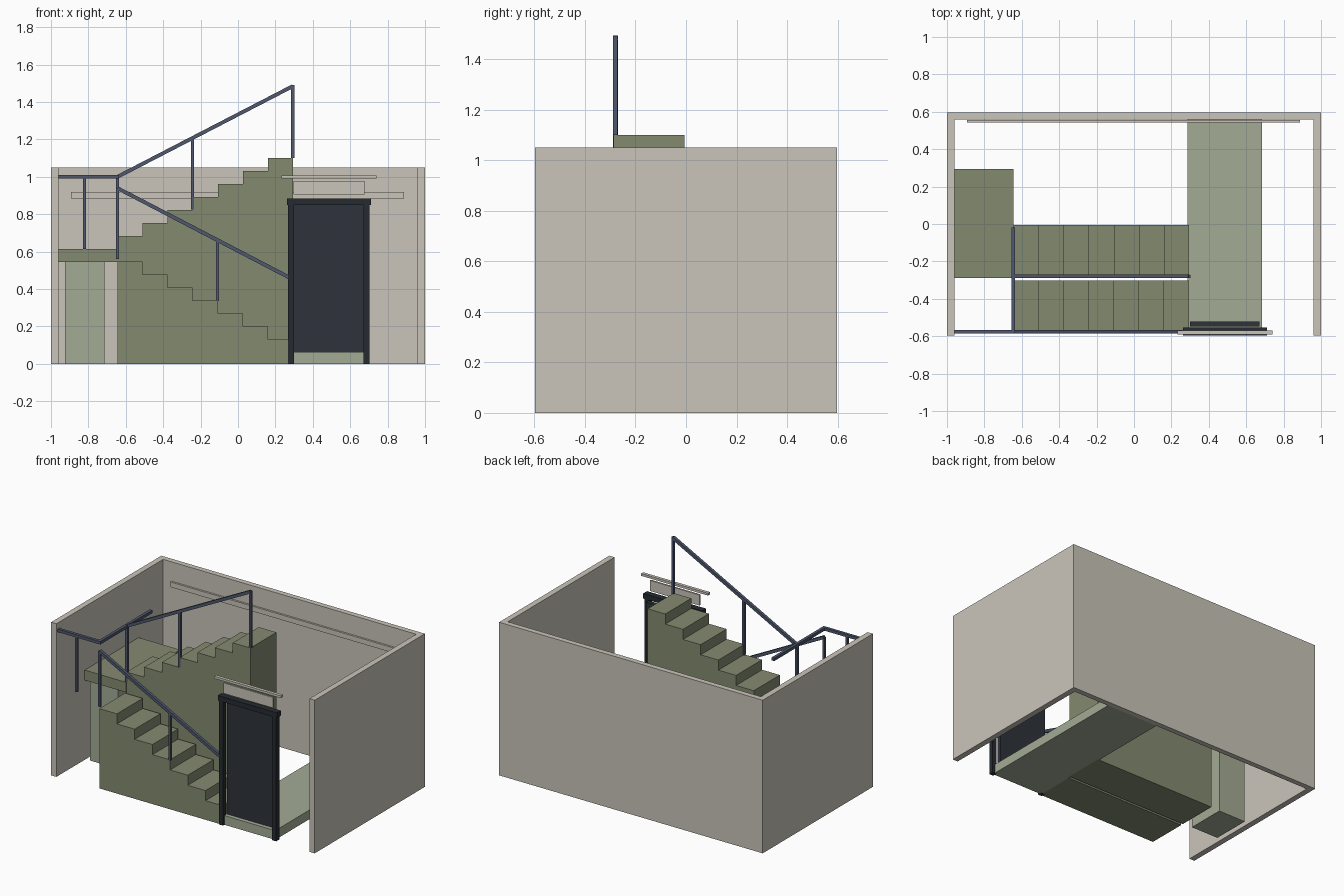
import bpy, bmesh
from mathutils import Vector

if "Cube" in bpy.data.objects:
    bpy.data.objects.remove(bpy.data.objects["Cube"])


def material(name, rgb):
    m = bpy.data.materials.new(name)
    m.diffuse_color = [((c / 255 + 0.055) / 1.055) ** 2.4 for c in rgb] + [1]
    m.use_nodes = True
    m.node_tree.nodes["Principled BSDF"].inputs["Base Color"].default_value = m.diffuse_color
    return m


WALL = material("warm_beige", (202, 197, 186))
STAIR = material("olive_green", (132, 138, 112))
PALE = material("pale_green", (163, 171, 149))
RAIL = material("blue_grey", (80, 88, 110))
FRAME = material("near_black", (37, 43, 49))
PANEL = material("charcoal", (46, 52, 59))


def finish(name, bm, mat):
    bmesh.ops.recalc_face_normals(bm, faces=bm.faces)
    me = bpy.data.meshes.new(name)
    bm.to_mesh(me)
    bm.free()
    me.materials.append(mat)
    ob = bpy.data.objects.new(name, me)
    bpy.context.collection.objects.link(ob)
    return ob


def box(name, x, y, z, mat):
    bm = bmesh.new()
    bmesh.ops.create_cube(bm, size=1)
    for v in bm.verts:
        v.co = Vector([r[0] if c < 0 else r[1] for c, r in zip(v.co, (x, y, z))])
    return finish(name, bm, mat)


def prism(name, outline, y0, y1, mat):
    """Extrude an x-z outline along y."""
    bm = bmesh.new()
    face = bm.faces.new([bm.verts.new((x, y0, z)) for x, z in outline])
    out = bmesh.ops.extrude_face_region(bm, geom=[face])
    bmesh.ops.translate(bm, vec=(0, y1 - y0, 0),
                        verts=[g for g in out["geom"] if isinstance(g, bmesh.types.BMVert)])
    return finish(name, bm, mat)


def bar(name, a, b, t=0.02):
    """Square rail between two points."""
    a, b = Vector(a), Vector(b)
    d = b - a
    side = Vector((0, 1, 0)) if abs(d.y) < 1e-4 else Vector((1, 0, 0))
    up = d.cross(side).normalized()
    bm = bmesh.new()
    ends = [[bm.verts.new(p + side * i * t / 2 + up * j * t / 2)
             for i, j in ((-1, -1), (1, -1), (1, 1), (-1, 1))] for p in (a, b)]
    for e in ends:
        bm.faces.new(e)
    for k in range(4):
        n = (k + 1) % 4
        bm.faces.new((ends[0][k], ends[0][n], ends[1][n], ends[1][k]))
    return finish(name, bm, RAIL)


# Room walls: one U-shaped shell open at the front
bm = bmesh.new()
plan = [(-1, -.597), (-.96, -.597), (-.96, .56), (.96, .56),
        (.96, -.597), (1, -.597), (1, .597), (-1, .597)]
f = bm.faces.new([bm.verts.new((x, y, 0)) for x, y in plan])
res = bmesh.ops.extrude_face_region(bm, geom=[f])
bmesh.ops.translate(bm, vec=(0, 0, 1.05),
                    verts=[g for g in res["geom"] if isinstance(g, bmesh.types.BMVert)])
finish("room_walls", bm, WALL)
box("back_wall_trim", (-.893, .888), (.542, .555), (.885, .92), WALL)

# Stair flights, stepped outlines down to the floor
X0, X1, N, RISE = -.645, .295, 7, .0693
TREAD = (X1 - X0) / N


def flight(name, base, y0, y1, to_left):
    pts = [(X0, 0), (X1, 0)]
    for i in range(N):
        z = base + RISE * (i if to_left else N - 1 - i)
        pts += [(X1 - TREAD * i, z), (X1 - TREAD * (i + 1), z)]
    prism(name, pts, y0, y1, STAIR)


flight("lower_flight", .131, -.582, -.303, True)
flight("upper_flight", .685, -.287, -.005, False)

# Landing, its support and the corridor floor
box("landing", (-.96, X0), (-.29, .295), (.546, .615), STAIR)
box("landing_support", (-.925, -.715), (-.28, -.01), (0, .546), PALE)
box("corridor_floor", (.285, .685), (-.575, .56), (0, .063), PALE)

# Door with frame
for n, x in (("left", (.268, .3)), ("right", (.67, .703))):
    box("door_post_" + n, x, (-.59, -.557), (0, .852), FRAME)
box("door_lintel", (.263, .712), (-.595, -.553), (.85, .885), FRAME)
box("door_panel", (.3, .67), (-.547, -.521), (.063, .85), PANEL)

# Board and ledge above the door
box("over_door_board", (.298, .675), (-.585, -.573), (.905, .977), WALL)
box("over_door_ledge", (.232, .74), (-.592, -.57), (.992, 1.008), WALL)

# Handrails
YF, YM = -.576, -.28
bar("front_level_rail", (-.96, YF, 1), (X0, YF, 1))
bar("landing_cross_rail", (X0, -.585, 1), (X0, -.02, 1))
bar("upper_sloped_rail", (X0, YM, 1), (.293, YM, 1.485))
bar("lower_sloped_rail", (X0, YF, .94), (.282, YF, .458))

# Handrail posts
for name, x, y, z0, z1 in (("landing_front_post", -.82, YF, .615, 1),
                           ("lower_top_post", X0, YF, .56, .94),
                           ("lower_middle_post", -.11, YF, .335, .66),
                           ("lower_end_post", .282, YF, .13, .458),
                           ("upper_start_post", X0, YM, .615, 1),
                           ("upper_middle_post", -.243, YM, .825, 1.208),
                           ("upper_end_post", .293, YM, 1.1, 1.49)):
    bar(name, (x, y, z0), (x, y, z1), .017)
